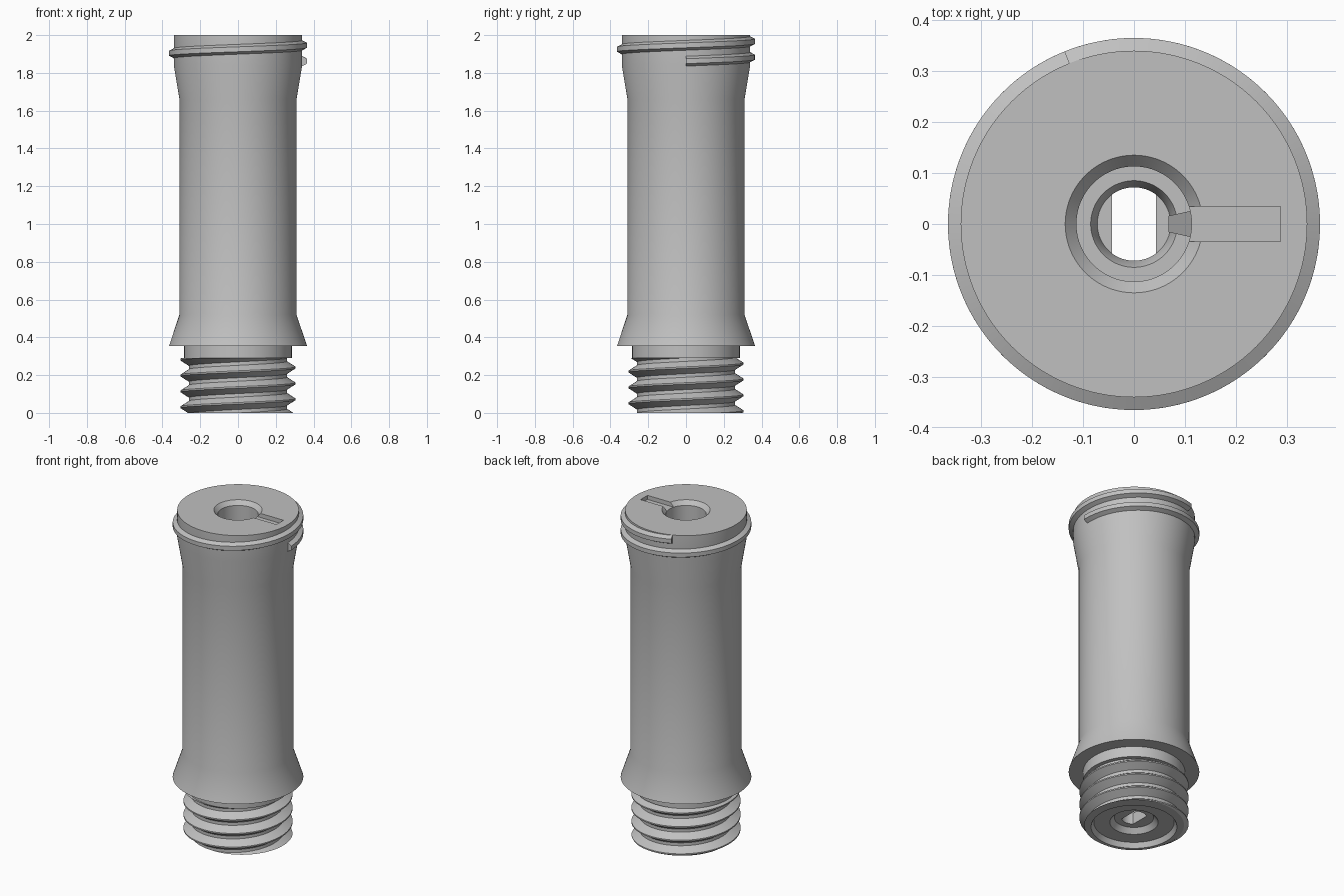
import bpy, bmesh
from math import sin, cos, radians, pi
from mathutils import Vector

cube = bpy.data.objects.get("Cube")
if cube:
    bpy.data.objects.remove(cube)

GREY = (0.53, 0.53, 0.53, 1)
mat = bpy.data.materials.new("plain grey")
mat.use_nodes = True
mat.diffuse_color = GREY
mat.node_tree.nodes["Principled BSDF"].inputs["Base Color"].default_value = GREY
STEPS = 128


def finish(bm, name):
    bmesh.ops.recalc_face_normals(bm, faces=bm.faces)
    mesh = bpy.data.meshes.new(name)
    bm.to_mesh(mesh)
    bm.free()
    obj = bpy.data.objects.new(name, mesh)
    bpy.context.collection.objects.link(obj)
    mesh.materials.append(mat)
    return obj


def smooth(obj):
    bpy.ops.object.select_all(action='DESELECT')
    obj.select_set(True)
    bpy.context.view_layer.objects.active = obj
    bpy.ops.object.shade_smooth_by_angle(angle=radians(25))


def skin(bm, rings, wrap):
    """Join rings of vertices with quads."""
    n = len(rings[0])
    for i in range(len(rings) - (0 if wrap else 1)):
        a, b = rings[i], rings[(i + 1) % len(rings)]
        for j in range(n):
            k = (j + 1) % n
            bm.faces.new((a[j], a[k], b[k], b[j]))


def lathe(name, profile):
    bm = bmesh.new()
    rings = []
    for i in range(STEPS):
        t = 2 * pi * i / STEPS
        rings.append([bm.verts.new((r * cos(t), r * sin(t), z)) for r, z in profile])
    skin(bm, rings, True)
    return finish(bm, name)


def thread(name, root, tip, half_root, half_tip, start, end, z_start, pitch, low, high):
    """Right-handed ridge, trimmed flat at the low and high planes."""
    bm = bmesh.new()
    section = [(root, -half_root), (tip, -half_tip), (tip, half_tip), (root, half_root)]
    count = int((end - start) / 360 * STEPS)
    rings = []
    for i in range(count + 1):
        turn = (end - start) / 360 * i / count
        t = radians(start) + 2 * pi * turn
        z = z_start + pitch * turn
        rings.append([bm.verts.new((r * cos(t), r * sin(t), z + dz)) for r, dz in section])
    skin(bm, rings, False)
    bm.faces.new(rings[0])
    bm.faces.new(rings[-1])
    for level, direction in ((low, -1), (high, 1)):
        geom = bm.verts[:] + bm.edges[:] + bm.faces[:]
        bmesh.ops.bisect_plane(bm, geom=geom, plane_co=(0, 0, level),
                               plane_no=(0, 0, direction), clear_outer=True)
        rim = [e for e in bm.edges if e.is_boundary]
        if rim:
            bmesh.ops.holes_fill(bm, edges=rim, sides=0)
    smooth(finish(bm, name))


def prism(name, outline, low, high):
    bm = bmesh.new()
    face = bm.faces.new([bm.verts.new((x, y, low)) for x, y in outline])
    moved = bmesh.ops.extrude_face_region(bm, geom=[face])["geom"]
    bmesh.ops.translate(bm, vec=Vector((0, 0, high - low)),
                        verts=[v for v in moved if isinstance(v, bmesh.types.BMVert)])
    return finish(bm, name)


# Sleeve: outside from the foot upwards, then the bore back down
sleeve = lathe("sleeve", [
    (0.26, 0), (0.26, 0.29), (0.285, 0.29), (0.285, 0.355), (0.365, 0.355),
    (0.31, 0.52), (0.31, 1.66), (0.34, 1.84), (0.34, 2.0),
    (0.135, 2.0), (0.113, 1.975), (0.113, 0.16), (0.085, 0.16), (0.072, 0.13),
    (0.072, 0.06), (0.11, 0.06), (0.135, 0.03), (0.225, 0.03), (0.24, 0)])

# Shallow slot cut into the top face
cutter = prism("slot_cutter", [(0.08, -0.034), (0.287, -0.034), (0.287, 0.034), (0.08, 0.034)],
               1.975, 2.1)
cutter.hide_render = True
cut = sleeve.modifiers.new("slot", 'BOOLEAN')
cut.operation = 'DIFFERENCE'
cut.solver = 'EXACT'
cut.object = cutter
bpy.context.view_layer.objects.active = sleeve
bpy.ops.object.modifier_apply(modifier="slot")
bpy.data.objects.remove(cutter)
smooth(sleeve)

# Tapered tongue leading from the slot down into the bore
bm = bmesh.new()
rings = []
for x, half, z in ((0.15, 0.034, 1.975), (0.135, 0.031, 1.965), (0.068, 0.016, 1.80)):
    rings.append([bm.verts.new(p) for p in (
        (x, -half, z), (x, half, z), (x, half, 1.72), (x, -half, 1.72))])
skin(bm, rings, False)
bm.faces.new(rings[0])
bm.faces.new(rings[-1])
finish(bm, "tongue")

# Flats on both sides of the lower hole
for side, name in ((1, "left_flat"), (-1, "right_flat")):
    arc = [radians(-54 + 108 * i / 16) for i in range(17)]
    prism(name, [(side * 0.073 * cos(t), 0.073 * sin(t)) for t in arc], 0.06, 0.13)

# Screw thread on the foot
thread("foot_thread", 0.255, 0.305, 0.036, 0.004, 180, 180 + 360 * 6,
       0.03 - 0.084 * 2, 0.084, 0, 0.29)

# Single ridge winding around the head
thread("head_thread", 0.325, 0.365, 0.034, 0.013, 0, 472, 1.862, 0.084, 1.7, 2.0)
